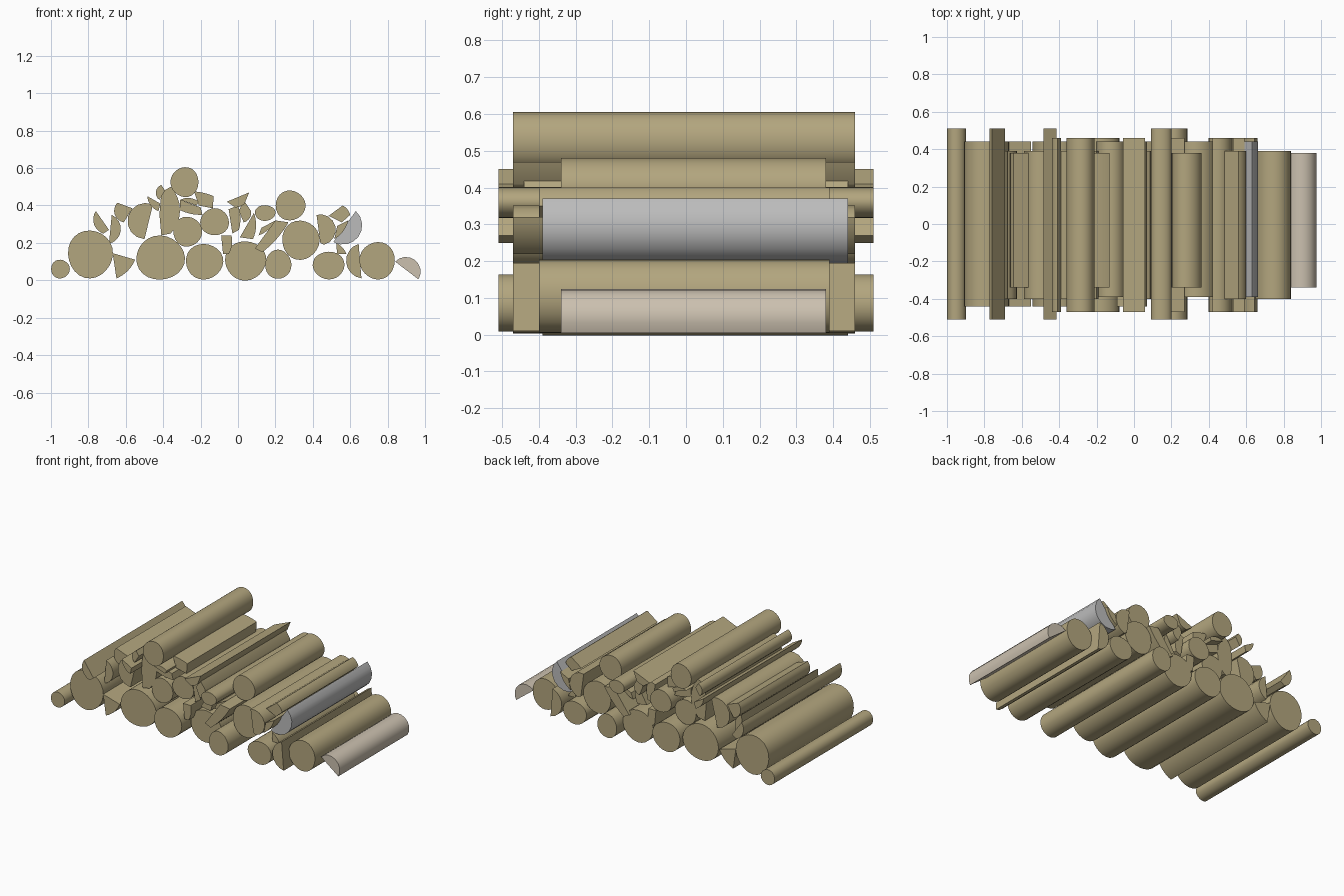
import bpy
import bmesh
import math
import random

random.seed(4)
cube = bpy.data.objects.get("Cube")
if cube:
    bpy.data.objects.remove(cube, do_unlink=True)


def make_material(name, colour):
    mat = bpy.data.materials.new(name)
    mat.use_nodes = True
    mat.diffuse_color = (*colour, 1)
    mat.node_tree.nodes["Principled BSDF"].inputs["Base Color"].default_value = (*colour, 1)
    return mat


wood = make_material("khaki wood", (.45, .38, .21))
grey_wood = make_material("weathered grey wood", (.5, .5, .5))
pale_wood = make_material("pale wood", (.6, .53, .43))

# Front and back end of each cut length
LONGEST = (-.51, .51)
LONG = (-.47, .46)
EVEN = (-.44, .44)
BACKWARD = (-.39, .44)
MEDIUM = (-.4, .39)
SHORT = (-.34, .38)


def extrude_section(name, section, length, mat):
    """Extrude an outline in the xz plane from the front to the back end."""
    front, back = length
    bm = bmesh.new()
    face = bm.faces.new([bm.verts.new((x, front, z)) for x, z in section])
    grown = bmesh.ops.extrude_face_region(bm, geom=[face], use_keep_orig=True)
    moved = [v for v in grown["geom"] if isinstance(v, bmesh.types.BMVert)]
    bmesh.ops.translate(bm, verts=moved, vec=(0, back - front, 0))
    bmesh.ops.recalc_face_normals(bm, faces=bm.faces)
    mesh = bpy.data.meshes.new(name)
    bm.to_mesh(mesh)
    bm.free()
    mesh.materials.append(mat)
    obj = bpy.data.objects.new(name, mesh)
    bpy.context.collection.objects.link(obj)
    bpy.ops.object.select_all(action="DESELECT")
    obj.select_set(True)
    bpy.context.view_layer.objects.active = obj
    bpy.ops.object.shade_smooth_by_angle(angle=math.radians(30))


def round_log(name, x, z, rx, rz, length, mat=wood):
    """Whole log with a slightly uneven round section."""
    phase = random.uniform(0, math.tau)
    section = []
    for i in range(24):
        a = math.tau * i / 24
        r = 1 + .02 * math.sin(3 * a + phase)
        section.append((x + rx * r * math.cos(a), z + rz * r * math.sin(a)))
    extrude_section(name, section, length, mat)


def split_log(name, corners, bulge, length, mat=wood):
    """Split piece: flat cuts between corners, round bark from last to first."""
    section = list(corners)
    (ax, az), (bx, bz) = corners[-1], corners[0]
    dx, dz = bx - ax, bz - az
    half = 2 * math.atan(2 * bulge)
    steps = 8
    for i in range(1, steps):
        a = half * (2 * i / steps - 1)
        along = .5 + math.sin(a) / math.sin(half) / 2
        out = (math.cos(a) - math.cos(half)) / math.sin(half) / 2
        section.append((ax + dx * along + dz * out, az + dz * along - dx * out))
    extrude_section(name, section, length, mat)


# Round logs on the ground
round_log("ground_log_thin_right", -.95, .06, .05, .05, LONGEST)
round_log("ground_log_large_right", -.79, .14, .12, .128, EVEN)
round_log("ground_log_large_middle", -.415, .12, .13, .118, EVEN)
round_log("ground_log_middle_right", -.18, .1, .1, .095, LONG)
round_log("ground_log_middle", .04, .105, .11, .105, BACKWARD)
round_log("ground_log_middle_left", .215, .085, .07, .078, LONGEST)
round_log("ground_log_left", .485, .08, .085, .074, LONG)
round_log("ground_log_outer_left", .745, .105, .095, .1, MEDIUM)

# Round logs higher in the pile
round_log("top_log", -.285, .525, .075, .08, LONG)
round_log("upper_log_right", -.27, .26, .077, .08, MEDIUM)
round_log("upper_log_middle", -.125, .312, .077, .072, BACKWARD)
round_log("upper_log_left", .28, .4, .08, .08, SHORT)
round_log("upper_log_large_left", .335, .215, .1, .105, BACKWARD)
round_log("upper_log_thin", .145, .36, .055, .042, LONGEST)

# Split pieces on the right slope
split_log("ground_wedge_right", [(-.55, .11), (-.67, .145), (-.65, .01)], .1, EVEN)
split_log("slope_wedge_right", [(-.72, .25), (-.69, .27), (-.76, .37)], .25, LONGEST)
split_log("slope_half_right", [(-.675, .35), (-.69, .195)], .36, MEDIUM)
split_log("slope_quarter_right", [(-.61, .31), (-.565, .385), (-.645, .415)], .3, SHORT)
split_log("slope_large_half", [(-.5, .22), (-.455, .405)], .6, MEDIUM)
split_log("slope_sliver_low", [(-.425, .37), (-.415, .41), (-.485, .45)], .15, LONGEST)
split_log("slope_sliver_high", [(-.42, .43), (-.39, .48), (-.41, .51)], .3, LONG)

# Split pieces below the top log
split_log("tall_split_log", [(-.36, .5), (-.41, .47), (-.42, .35), (-.41, .24), (-.36, .25)],
          .2, MEDIUM)
split_log("flat_split_lower", [(-.19, .35), (-.2, .39), (-.31, .43), (-.31, .375)], .06, MEDIUM)
split_log("flat_split_upper", [(-.31, .43), (-.22, .4), (-.21, .42)], .15, EVEN)
split_log("top_wedge", [(-.235, .475), (-.21, .4), (-.135, .385), (-.13, .45)], .04, SHORT)

# Split pieces in the middle of the pile
split_log("middle_top_wedge", [(.035, .41), (.06, .47), (-.06, .42), (-.015, .39)], .1, LONG)
split_log("middle_wedge_right", [(0, .4), (-.05, .38), (-.03, .25), (.005, .27)], .08, MEDIUM)
split_log("middle_wedge_high", [(.07, .37), (.03, .43), (.005, .37), (.03, .31)], .2, EVEN)
split_log("middle_wedge_low", [(.085, .36), (.01, .23), (.08, .22)], .1, MEDIUM)
split_log("gap_wedge", [(-.035, .24), (-.09, .24), (-.08, .14), (-.05, .14)], .1, EVEN)
split_log("leaning_split_log", [(.27, .31), (.2, .32), (.09, .17), (.13, .15)], .05, LONG)
split_log("leaning_half", [(.2, .32), (.125, .28), (.11, .24)], .1, MEDIUM)

# Split pieces on the left slope
split_log("slope_quarter_left", [(.42, .35), (.44, .2), (.46, .19)], .5, LONG)
split_log("slope_top_wedge_left", [(.56, .4), (.485, .345), (.555, .31), (.6, .35)], .1, MEDIUM)
split_log("slope_inner_wedge_left", [(.59, .32), (.53, .29), (.515, .22)], .1, LONG)
split_log("gap_wedge_left", [(.525, .2), (.53, .14), (.58, .14)], .1, MEDIUM)
split_log("ground_half_left", [(.66, .01), (.645, .195)], .4, LONG)
split_log("weathered_half", [(.63, .37), (.51, .205)], .45, BACKWARD, grey_wood)
split_log("pale_half", [(.84, .1), (.965, .005)], .45, SHORT, pale_wood)
